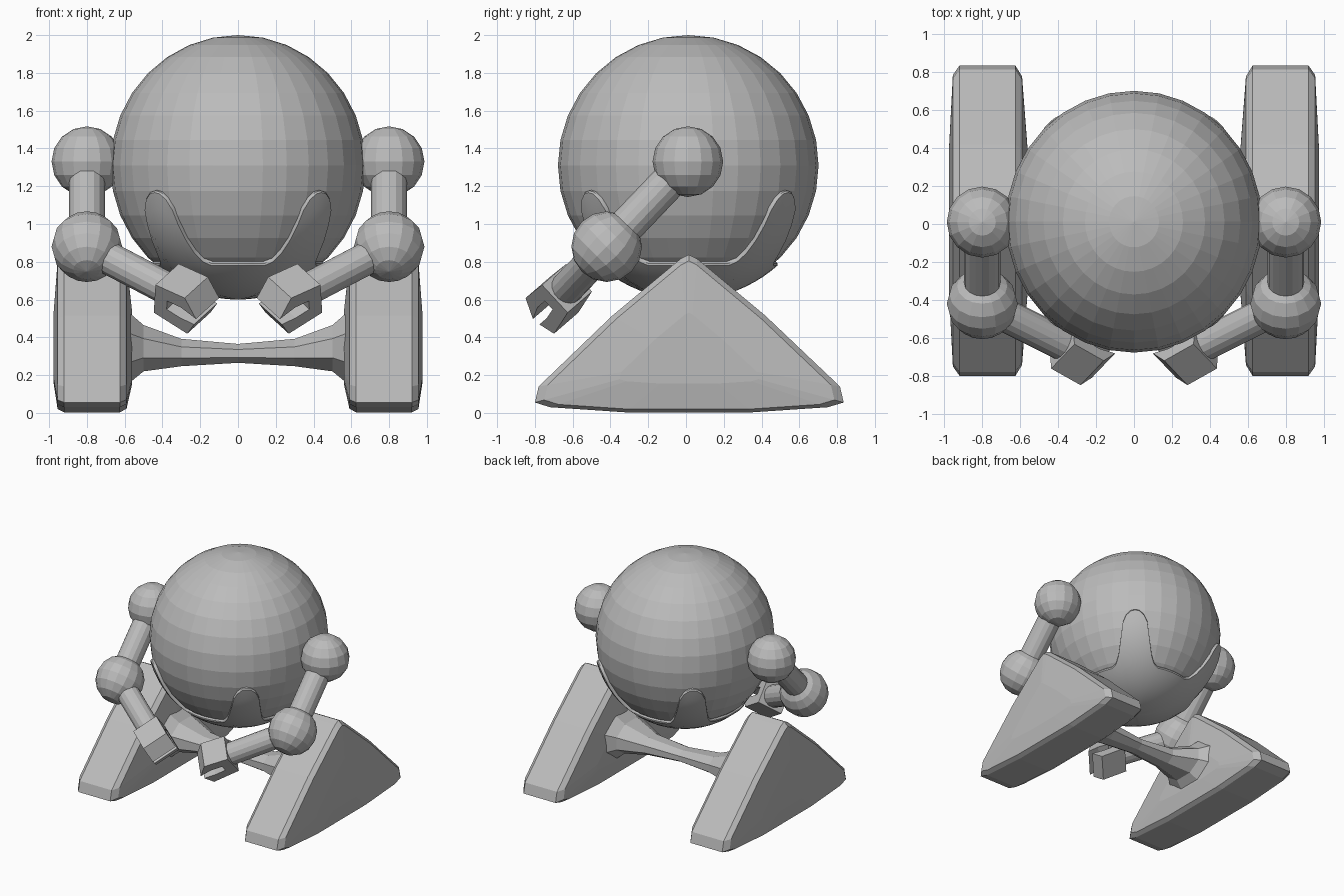
import bpy, bmesh, math
from mathutils import Vector, Matrix

if "Cube" in bpy.data.objects:
    bpy.data.objects.remove(bpy.data.objects["Cube"])

grey = bpy.data.materials.new("plain_grey")
grey.diffuse_color = (0.5, 0.5, 0.5, 1)
grey.use_nodes = True
grey.node_tree.nodes["Principled BSDF"].inputs["Base Color"].default_value = grey.diffuse_color


def finish(bm, name, smooth=None):
    bmesh.ops.recalc_face_normals(bm, faces=bm.faces[:])
    me = bpy.data.meshes.new(name)
    bm.to_mesh(me)
    bm.free()
    me.materials.append(grey)
    ob = bpy.data.objects.new(name, me)
    bpy.context.collection.objects.link(ob)
    if smooth:
        bpy.ops.object.select_all(action='DESELECT')
        ob.select_set(True)
        bpy.context.view_layer.objects.active = ob
        bpy.ops.object.shade_smooth_by_angle(angle=math.radians(smooth))
    return ob


def loft(name, rings, smooth=None):
    """Skin closed rings of points and cap both ends."""
    bm = bmesh.new()
    loops = [[bm.verts.new(p) for p in r] for r in rings]
    n = len(loops[0])
    for a, b in zip(loops, loops[1:]):
        for i in range(n):
            j = (i + 1) % n
            bm.faces.new((a[i], a[j], b[j], b[i]))
    bm.faces.new(loops[0])
    bm.faces.new(loops[-1])
    return finish(bm, name, smooth)


def ball(name, centre, radii, segs, rings, tilt=0.0):
    bm = bmesh.new()
    bmesh.ops.create_uvsphere(bm, u_segments=segs, v_segments=rings, radius=1)
    m = (Matrix.Translation(centre) @ Matrix.Rotation(tilt, 4, 'X')
         @ Matrix.Diagonal((*radii, 1)))
    bm.transform(m)
    return finish(bm, name)


def rod(name, a, b, r, sides=16):
    a, b = Vector(a), Vector(b)
    bm = bmesh.new()
    bmesh.ops.create_cone(bm, cap_ends=True, segments=sides, radius1=r,
                          radius2=r, depth=(b - a).length)
    rot = (b - a).to_track_quat('Z', 'Y').to_matrix().to_4x4()
    bm.transform(Matrix.Translation((a + b) / 2) @ rot)
    return finish(bm, name)


# Large body ball
CENTRE = Vector((0, 0.012, 1.31))
RADII = Vector((0.675, 0.69, 0.69))
ball("body_ball", CENTRE, RADII, 32, 16)

# Cradle under the ball with four rounded prongs
RIM = [(0, 1.175), (3, 1.167), (6, 1.135), (8.5, 1.08), (10, 1.0), (12, 0.92),
       (14.5, 0.85), (18, 0.805), (23, 0.785), (60, 0.785)]
PRONG = 40.5  # degrees away from the y axis


def rim_height(d):
    for (d0, z0), (d1, z1) in zip(RIM, RIM[1:]):
        if d <= d1:
            return z0 + (z1 - z0) * (d - d0) / (d1 - d0)
    return RIM[-1][1]


def cradle():
    bm = bmesh.new()
    steps, cols = 10, []
    angles = set()
    for base in (PRONG, 180 - PRONG, 180 + PRONG, 360 - PRONG):
        for d in (0, 3, 6, 8.5, 10, 12, 14.5, 18, 23, 31, 40.5):
            angles |= {(base + d) % 360, (base - d) % 360}
    angles = sorted(angles)
    bottom = bm.verts.new(CENTRE - Vector((0, 0, RADII.z + 0.02)))
    for ang in angles:
        q = ang % 180
        z = rim_height(abs(min(q, 180 - q) - PRONG))
        top = math.acos((CENTRE.z - z) / (RADII.z + 0.02))
        path = [(top * k / steps, 0.02) for k in range(1, steps + 1)]
        path[-1] = (top - 0.012, 0.02)
        path += [(top, 0.012), (top, -0.025)]
        s, c = math.sin(math.radians(ang)), -math.cos(math.radians(ang))
        cols.append([bm.verts.new(CENTRE + Vector((
            (RADII.x + o) * math.sin(t) * s,
            (RADII.y + o) * math.sin(t) * c,
            -(RADII.z + o) * math.cos(t)))) for t, o in path])
    for i, a in enumerate(cols):
        b = cols[(i + 1) % len(cols)]
        bm.faces.new((bottom, a[0], b[0]))
        for k in range(len(a) - 1):
            bm.faces.new((a[k], a[k + 1], b[k + 1], b[k]))
    # Outward orientation for the open shell
    bmesh.ops.recalc_face_normals(bm, faces=bm.faces[:])
    return finish(bm, "cradle", 35)


cradle()

# Wedge foot: side outline (y, z) and width layers (x, scale)
FOOT = [(-0.03, 0.815), (0.015, 0.838), (0.06, 0.815), (0.42, 0.515),
        (0.815, 0.14), (0.835, 0.055), (0.75, 0.03), (0.35, 0.003),
        (-0.32, 0.003), (-0.72, 0.03), (-0.80, 0.055), (-0.78, 0.14),
        (-0.39, 0.515)]
LAYERS = [(0.56, 0.45), (0.59, 0.93), (0.625, 1), (0.92, 1), (0.955, 0.94),
          (0.976, 0.45)]
# Claw profile (along the forearm, across the grip)
CLAW = [(0, -0.10), (0, 0.10), (0.19, 0.115), (0.27, 0.01), (0.17, 0.035),
        (0.08, 0.03), (0.08, -0.03), (0.17, -0.04), (0.26, -0.035),
        (0.22, -0.125)]

for side, sx in (("left", -1), ("right", 1)):
    loft(f"{side}_foot",
         [[(sx * x, 0.015 + (y - 0.015) * s, 0.28 + (z - 0.28) * s)
           for y, z in FOOT] for x, s in LAYERS])

    # Arm joints and rods
    shoulder = Vector((sx * 0.80, 0.01, 1.33))
    elbow = Vector((sx * 0.80, -0.42, 0.88))
    wrist = Vector((sx * 0.38, -0.63, 0.66))
    ball(f"{side}_shoulder", shoulder, (0.187,) * 3, 16, 8)
    ball(f"{side}_elbow", elbow, (0.187,) * 3, 16, 8, math.radians(-45))
    rod(f"{side}_upper_arm", shoulder, elbow, 0.095)
    along = (wrist - elbow).normalized()
    rod(f"{side}_forearm", elbow, wrist + along * 0.02, 0.088)

    # Two-fingered claw, extruded sideways
    grip = Vector((0, -0.65, 0.75))
    grip = (grip - along * grip.dot(along)).normalized()
    across = along.cross(grip)
    loft(f"{side}_claw",
         [[wrist + along * t + grip * n + across * w for t, n in CLAW]
          for w in (-0.105, 0.105)])

# Bridge between the feet, flaring at both ends: (x, y half, z low, z high)
HALF = [(0, 0.085, 0.265, 0.365), (0.3, 0.11, 0.247, 0.392),
        (0.5, 0.19, 0.22, 0.465), (0.61, 0.28, 0.13, 0.56)]
sections = [(-x, y, a, b) for x, y, a, b in HALF[:0:-1]] + HALF
OCT = [(math.cos(math.radians(22.5 + 45 * k)) / 0.924,
        math.sin(math.radians(22.5 + 45 * k)) / 0.924) for k in range(8)]
loft("bridge", [[(x, 0.015 + y * u, (a + b) / 2 + (b - a) / 2 * v)
                 for u, v in OCT] for x, y, a, b in sections])
